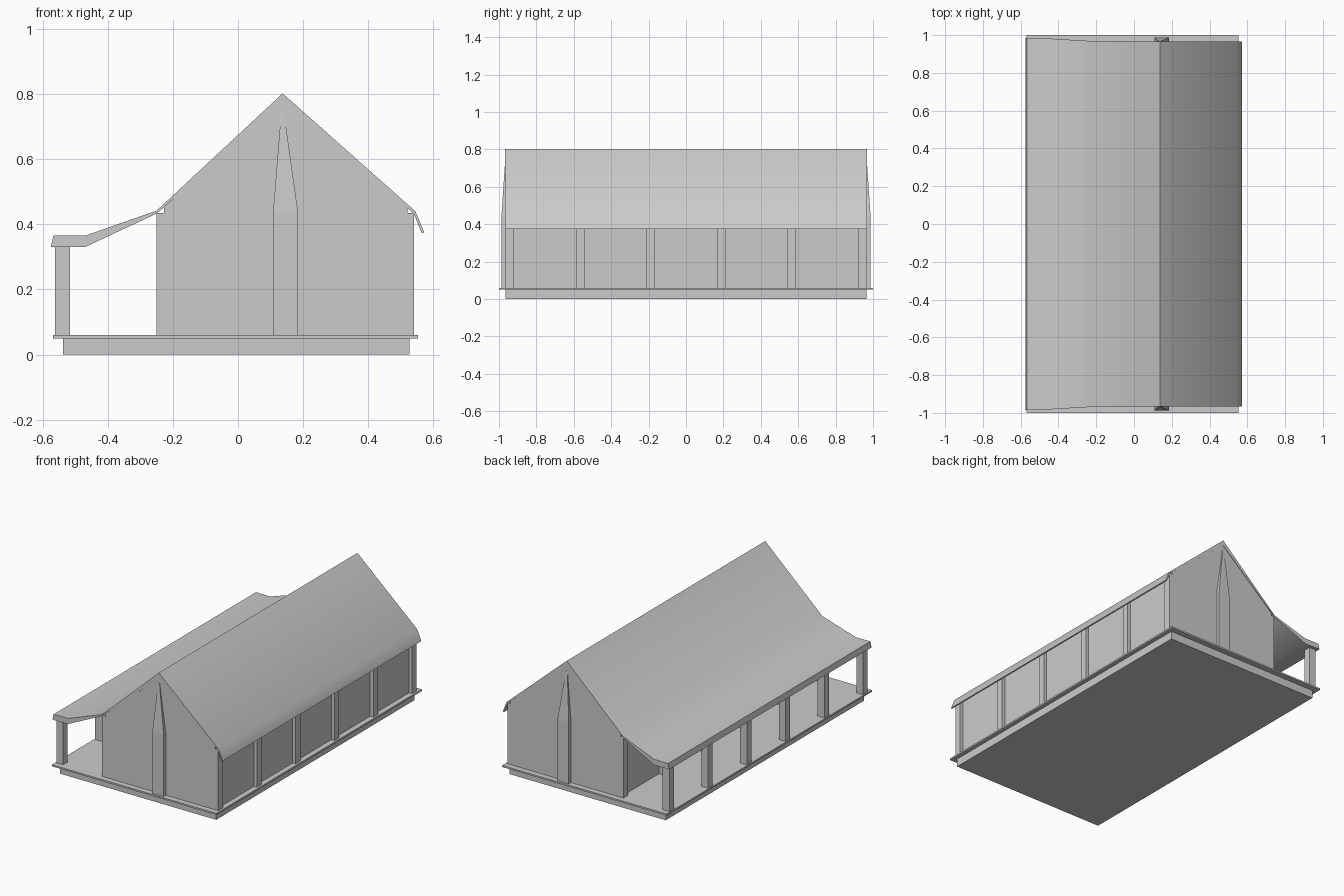
import bpy, bmesh

if "Cube" in bpy.data.objects:
    bpy.data.objects.remove(bpy.data.objects["Cube"])

END = 0.965          # half length of the walls
RIDGE_X = 0.137


def finish(name, bm):
    bmesh.ops.recalc_face_normals(bm, faces=bm.faces)
    me = bpy.data.meshes.new(name)
    bm.to_mesh(me)
    bm.free()
    ob = bpy.data.objects.new(name, me)
    bpy.context.collection.objects.link(ob)
    return ob


def box(name, x0, x1, y0, y1, z0, z1):
    bm = bmesh.new()
    bmesh.ops.create_cube(bm, size=1)
    for v in bm.verts:
        v.co = (x1 if v.co.x > 0 else x0, y1 if v.co.y > 0 else y0, z1 if v.co.z > 0 else z0)
    return finish(name, bm)


def extrude_profile(name, pts):
    """Extrude (x, z, half_length) points along y."""
    bm = bmesh.new()
    front = [bm.verts.new((x, -h, z)) for x, z, h in pts]
    back = [bm.verts.new((x, h, z)) for x, z, h in pts]
    bm.faces.new(front)
    bm.faces.new(back[::-1])
    n = len(pts)
    for i in range(n):
        j = (i + 1) % n
        bm.faces.new((front[i], back[i], back[j], front[j]))
    return finish(name, bm)


# Foundation and deck
box("foundation", -0.538, 0.527, -0.965, 0.965, 0, 0.05)
box("deck", -0.568, 0.553, -1, 1, 0.05, 0.06)

# House body with gabled ends, walls set back behind the posts
extrude_profile("house_walls", [(x, z, END) for x, z in [
    (-0.228, 0.06), (0.52, 0.06), (0.52, 0.453), (RIDGE_X, 0.768), (-0.228, 0.453)]])

# Three rows of posts: porch edge, left wall, right wall
for i in range(6):
    y = -0.943 + i * 1.886 / 5
    y0, y1 = y - 0.022, y + 0.022
    box(f"porch_post_{i + 1}", -0.562, -0.516, y0, y1, 0.06, 0.34)
    box(f"left_wall_post_{i + 1}", -0.25, -0.205, y0, y1, 0.06, 0.435)
    box(f"right_wall_post_{i + 1}", 0.497, 0.541, y0, y1, 0.06, 0.435)

# Gable pilasters: straight to eave height, then tapering into the wall
for name, s in (("front", -1), ("back", 1)):
    bm = bmesh.new()
    rings = []
    for z, x0, x1, out in ((0.06, 0.108, 0.184, 0.987), (0.44, 0.108, 0.184, 0.987),
                           (0.74, 0.132, 0.142, 0.967)):
        rings.append([bm.verts.new(p) for p in (
            (x0, s * 0.95, z), (x1, s * 0.95, z), (x1, s * out, z), (x0, s * out, z))])
    bm.faces.new(rings[0])
    bm.faces.new(rings[-1])
    for a, b in zip(rings, rings[1:]):
        for i in range(4):
            j = (i + 1) % 4
            bm.faces.new((a[i], a[j], b[j], b[i]))
    finish(f"{name}_gable_pilaster", bm)

# Roof sweeping down over the porch, slightly longer at the porch edge
roof = extrude_profile("roof", [
    (-0.575, 0.33, 0.985), (-0.567, 0.365, 0.985), (-0.47, 0.365, 0.983),
    (-0.25, 0.442, 0.97), (RIDGE_X, 0.802, 0.967), (0.545, 0.44, 0.967),
    (0.572, 0.375, 0.967), (0.564, 0.373, 0.967), (0.54, 0.433, 0.967),
    (RIDGE_X, 0.768, 0.967), (-0.25, 0.433, 0.97), (-0.47, 0.33, 0.983)])
bpy.context.view_layer.objects.active = roof
roof.select_set(True)
bpy.ops.object.shade_smooth_by_angle(angle=0.8)
